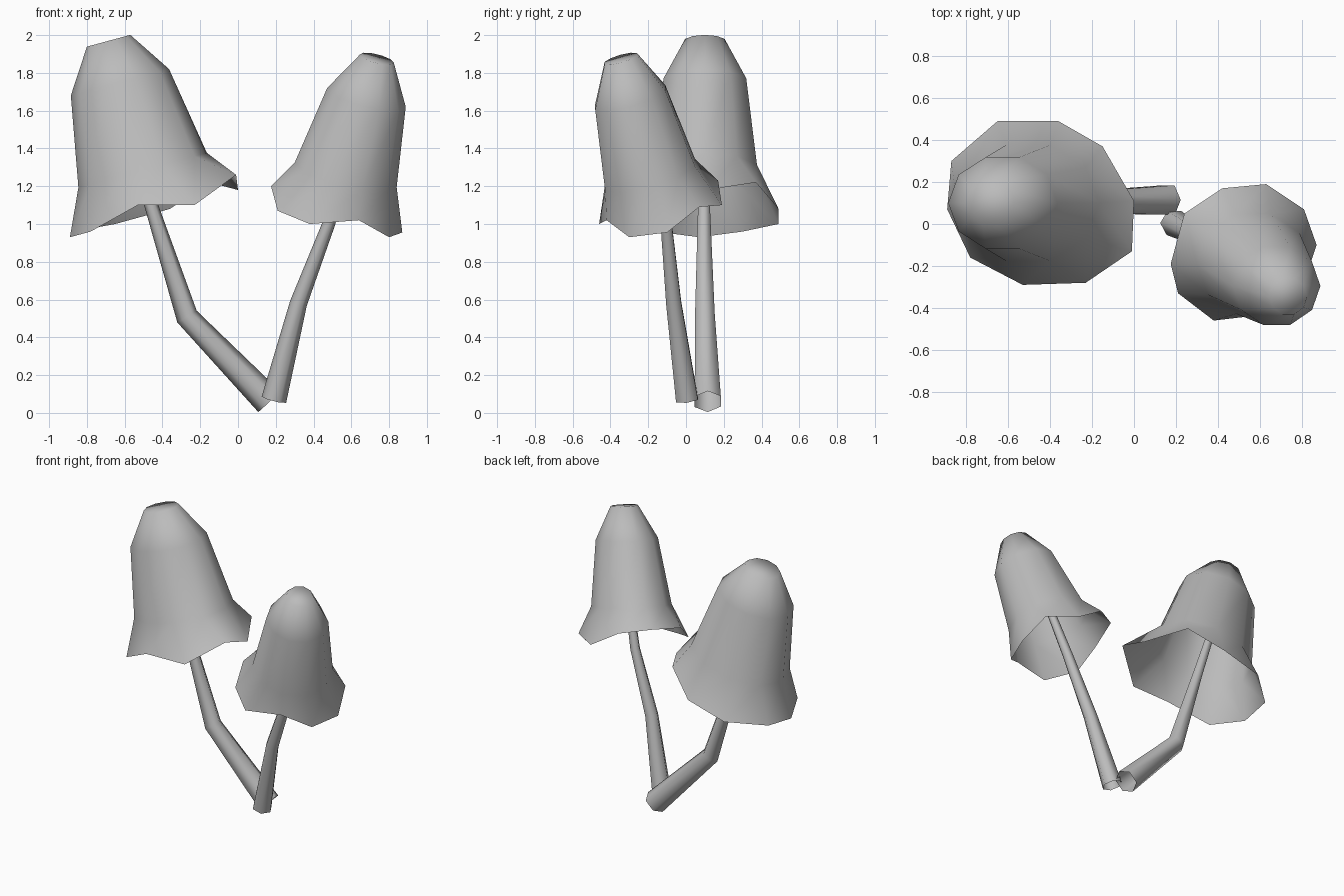
import bpy, bmesh
from math import cos, sin, tau
from mathutils import Vector

cube = bpy.data.objects.get("Cube")
if cube:
    bpy.data.objects.remove(cube)

CAP_SIDES, STEM_SIDES = 10, 6

grey = bpy.data.materials.new("plain grey")
grey.use_nodes = True
grey.diffuse_color = (0.5, 0.5, 0.5, 1)
bsdf = grey.node_tree.nodes["Principled BSDF"]
bsdf.inputs["Base Color"].default_value = grey.diffuse_color
bsdf.inputs["Roughness"].default_value = 0.8


def loft(name, rings, close_end):
    """Skin a list of point rings with quads, optionally closing the last one."""
    bm = bmesh.new()
    loops = [[bm.verts.new(p) for p in ring] for ring in rings]
    for a, b in zip(loops, loops[1:]):
        n = len(a)
        for i in range(n):
            j = (i + 1) % n
            bm.faces.new((a[i], a[j], b[j], b[i]))
    if close_end:
        bm.faces.new(loops[-1])
    mesh = bpy.data.meshes.new(name)
    bm.to_mesh(mesh)
    bm.free()
    mesh.materials.append(grey)
    mesh.shade_smooth()
    obj = bpy.data.objects.new(name, mesh)
    bpy.context.collection.objects.link(obj)
    return obj


def cap(name, rim, sections, slope):
    """Bell cap: wavy rim, then tilted elliptical sections up to the crown."""
    rings = [rim]
    for (cx, cy, cz), rx, ry in sections:
        ring = []
        for i in range(CAP_SIDES):
            dx = rx * cos(tau * i / CAP_SIDES)
            dy = ry * sin(tau * i / CAP_SIDES)
            ring.append((cx + dx, cy + dy, cz + slope[0] * dx + slope[1] * dy))
        rings.append(ring)
    return loft(name, rings, True)


def stem(name, path, radii):
    """Bent, tapering, open-ended six-sided tube."""
    pts = [Vector(p) for p in path]
    rings = []
    for i, (p, r) in enumerate(zip(pts, radii)):
        t = (pts[min(i + 1, len(pts) - 1)] - pts[max(i - 1, 0)]).normalized()
        u = Vector((0, 1, 0)).cross(t).normalized()
        v = t.cross(u)
        rings.append([p + r * (u * cos(tau * k / STEM_SIDES) + v * sin(tau * k / STEM_SIDES))
                      for k in range(STEM_SIDES)])
    return loft(name, rings, False)


# Tall mushroom, leaning to the right side
cap("tall_cap",
    [(0, .11, 1.18), (-.15, .37, 1.22), (-.36, .49, 1.08), (-.65, .49, 1.0),
     (-.87, .3, .96), (-.89, .07, .93), (-.78, -.16, .96), (-.53, -.29, 1.1),
     (-.23, -.28, 1.1), (-.01, -.13, 1.26)],
    [((-.505, .1, 1.285), .34, .29),
     ((-.625, .1, 1.75), .26, .23),
     ((-.685, .1, 1.97), .115, .11)],
    (.27, 0))
stem("tall_stem",
     [(.165, .115, .06), (-.27, .1, .51), (-.46, .095, 1.1), (-.62, .1, 1.6)],
     [.08, .06, .036, .025])

# Short mushroom, leaning left and forward
cap("short_cap",
    [(.87, -.1, .955), (.81, .07, 1.09), (.63, .19, 1.1), (.42, .17, 1.23),
     (.24, .05, 1.26), (.175, -.19, 1.2), (.21, -.33, 1.07), (.38, -.46, 1.0),
     (.64, -.42, 1.02), (.8, -.3, .93)],
    [((.57, -.19, 1.26), .27, .25),
     ((.68, -.295, 1.67), .208, .195),
     ((.735, -.345, 1.875), .09, .09)],
    (-.24, .27))
stem("short_stem",
     [(.19, .005, .07), (.32, -.065, .58), (.48, -.105, 1.0), (.63, -.2, 1.5)],
     [.067, .046, .034, .024])
